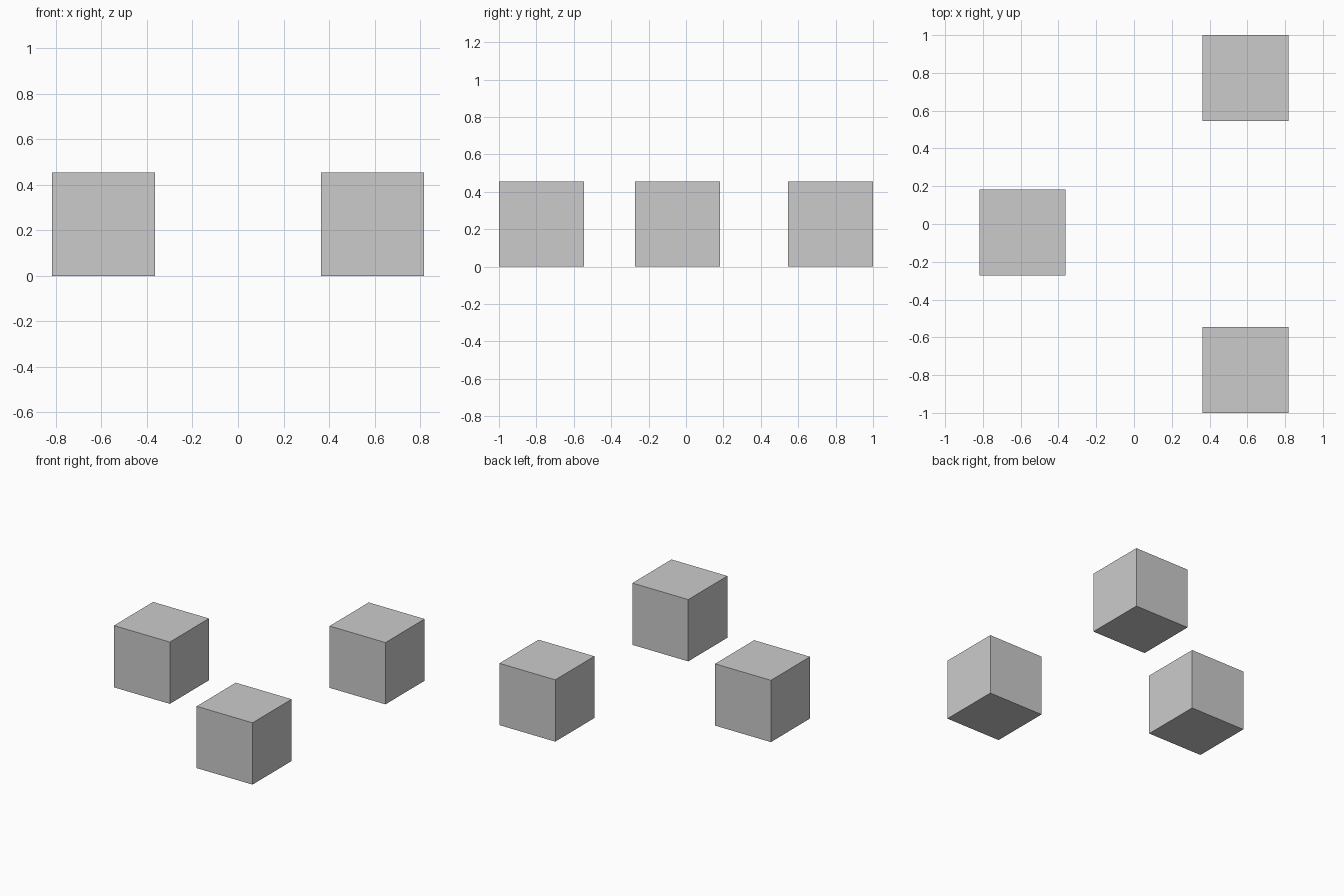
import bpy

if "Cube" in bpy.data.objects:
    bpy.data.objects.remove(bpy.data.objects["Cube"])

SIZE = 5 / 11  # edge length of every cube


def add_cube(name, x, y):
    bpy.ops.mesh.primitive_cube_add(size=SIZE, location=(x, y, SIZE / 2))
    bpy.context.object.name = name


# Three equal cubes standing on the ground
for name, x, y in (
    ("left_cube", -0.591, -0.0455),
    ("right_front_cube", 0.591, -1 + SIZE / 2),
    ("right_back_cube", 0.591, 1 - SIZE / 2),
):
    add_cube(name, x, y)
